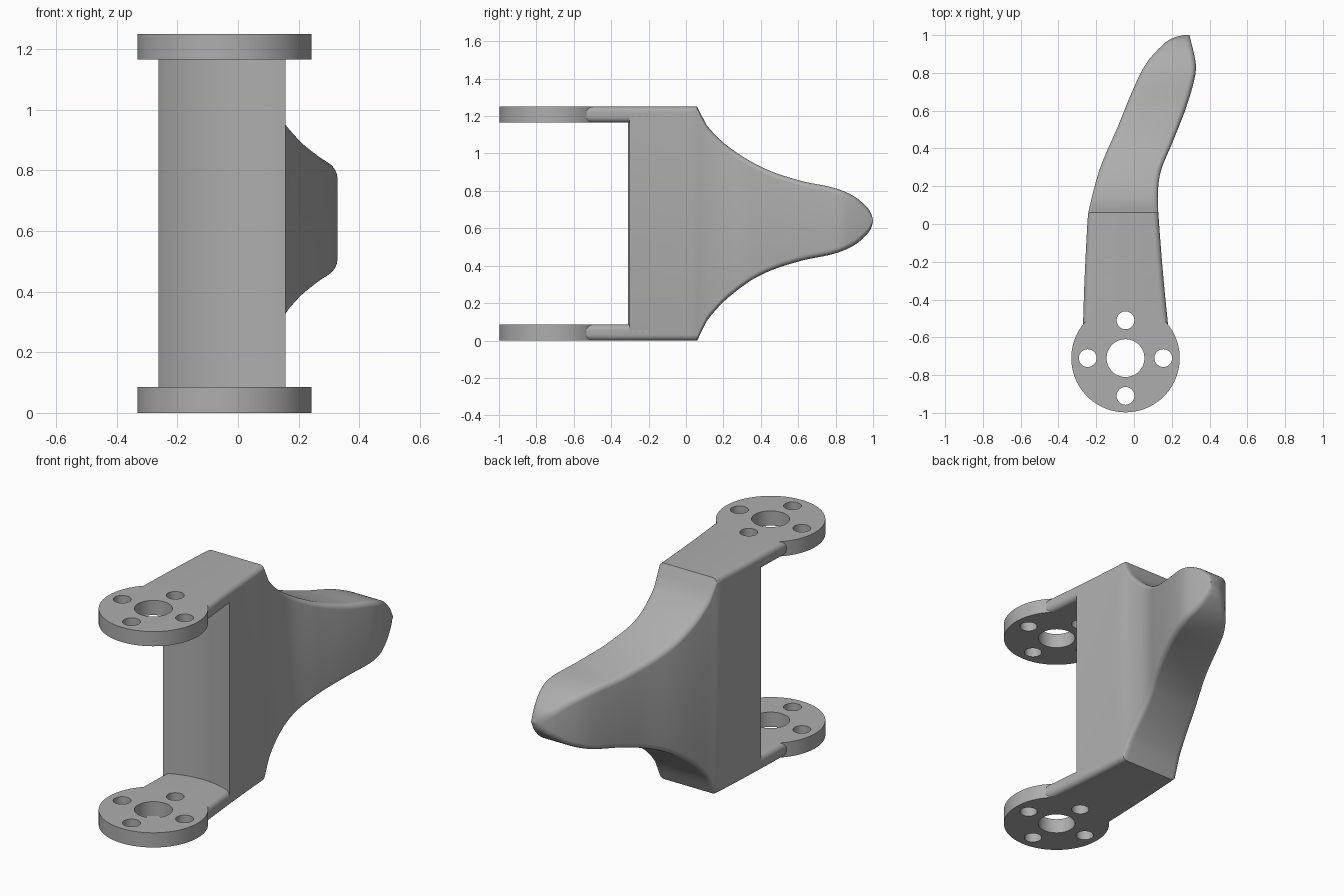
import bpy, bmesh, math

if "Cube" in bpy.data.objects:
    bpy.data.objects.remove(bpy.data.objects["Cube"], do_unlink=True)

HEIGHT, PLATE, ROUND = 1.25, 0.085, 0.03
PIVOT = (-0.045, -0.71)

grey = bpy.data.materials.new("plain grey")
grey.use_nodes = True
colour = (0.42, 0.42, 0.42, 1)
grey.diffuse_color = colour
grey.node_tree.nodes["Principled BSDF"].inputs["Base Color"].default_value = colour

# Outline curves, each a list of (y, value)
LEFT = [(-0.6, -0.272), (-0.3, -0.262), (0, -0.247), (0.07, -0.24), (0.3, -0.178),
        (0.51, -0.088), (0.7, -0.01), (0.85, 0.065), (0.96, 0.165), (0.99, 0.22), (1, 0.265)]
RIGHT = [(-0.6, 0.187), (-0.3, 0.157), (0, 0.133), (0.15, 0.126), (0.28, 0.142),
         (0.43, 0.203), (0.6, 0.27), (0.75, 0.316), (0.83, 0.328), (0.9, 0.318), (1, 0.293)]
TOP = [(0.06, HEIGHT), (0.075, 1.22), (0.115, 1.145), (0.235, 1.03), (0.42, 0.92),
       (0.61, 0.855), (0.795, 0.815), (0.9, 0.77), (0.97, 0.71), (0.99, 0.678), (1, 0.645)]


def curve(points, y):
    """Smooth interpolation through the points."""
    n = len(points)

    def slope(i):
        a, b = points[max(i - 1, 0)], points[min(i + 1, n - 1)]
        return (b[1] - a[1]) / (b[0] - a[0])

    i = 0
    while i < n - 2 and y > points[i + 1][0]:
        i += 1
    (y0, v0), (y1, v1) = points[i], points[i + 1]
    d = y1 - y0
    t = min(max((y - y0) / d, 0), 1)
    s = 1 - t
    return (v0 * (1 + 2 * t) * s * s + v1 * t * t * (3 - 2 * t)
            + d * t * s * (s * slope(i) - t * slope(i + 1)))


def body_top(y):
    return HEIGHT if y <= 0.06 else curve(TOP, y)


def body_bottom(y):
    return HEIGHT - body_top(y) + 0.03 * min(1, max(0, (y - 0.06) / 0.3))


def finish(name, bm):
    bmesh.ops.recalc_face_normals(bm, faces=bm.faces)
    mesh = bpy.data.meshes.new(name)
    bm.to_mesh(mesh)
    bm.free()
    mesh.materials.append(grey)
    ob = bpy.data.objects.new(name, mesh)
    bpy.context.collection.objects.link(ob)
    return ob


def loft(name, stations, bottom, top):
    """Rounded rectangular sections joined along y."""
    bm = bmesh.new()
    rings = []
    for y in stations:
        x0, x1, z0, z1 = curve(LEFT, y), curve(RIGHT, y), bottom(y), top(y)
        r = min(ROUND, 0.45 * (x1 - x0), 0.45 * (z1 - z0))
        centres = [(x1 - r, z1 - r), (x0 + r, z1 - r), (x0 + r, z0 + r), (x1 - r, z0 + r)]
        ring = []
        for q, (cx, cz) in enumerate(centres):
            for k in range(7):
                a = (q + k / 6) * math.pi / 2
                ring.append(bm.verts.new((cx + r * math.cos(a), y, cz + r * math.sin(a))))
        rings.append(ring)
    for a, b in zip(rings, rings[1:]):
        for i in range(len(a)):
            j = (i + 1) % len(a)
            bm.faces.new((a[i], a[j], b[j], b[i]))
    bm.faces.new(rings[0])
    bm.faces.new(rings[-1])
    return finish(name, bm)


def cylinder(name, x, y, radius, z0, z1):
    bm = bmesh.new()
    bmesh.ops.create_cone(bm, cap_ends=True, segments=96, radius1=radius, radius2=radius,
                          depth=z1 - z0)
    bmesh.ops.translate(bm, verts=bm.verts, vec=(x, y, (z0 + z1) / 2))
    return finish(name, bm)


def activate(ob):
    bpy.ops.object.select_all(action="DESELECT")
    ob.select_set(True)
    bpy.context.view_layer.objects.active = ob


def cut(ob, x, y, radius):
    """Cut a vertical round hole right through a part."""
    cutter = cylinder("cutter", x, y, radius, -0.5, HEIGHT + 0.5)
    cutter.hide_render = True
    mod = ob.modifiers.new("cut", "BOOLEAN")
    mod.operation, mod.solver, mod.object = "DIFFERENCE", "EXACT", cutter
    activate(ob)
    bpy.ops.object.modifier_apply(modifier=mod.name)
    bpy.data.objects.remove(cutter, do_unlink=True)


def smooth(ob):
    activate(ob)
    bpy.ops.object.shade_smooth_by_angle(angle=math.radians(32))


# Curved tapering blade, hollowed at the front around the pivot
front = [-0.4 + 0.46 * i / 12 for i in range(13)]
back = [0.06 + 0.94 * math.sin(math.pi / 2 * i / 60) for i in range(1, 61)]
blade = loft("blade", front + back, body_bottom, body_top)
cut(blade, *PIVOT, 0.456)
smooth(blade)

# Upper and lower arms with round hinge plates
for side, base in (("lower", 0), ("upper", HEIGHT - PLATE)):
    arm = loft(side + "_arm", [-0.6 + 0.4 * i / 12 for i in range(13)],
               lambda y: base, lambda y: base + PLATE)
    cut(arm, *PIVOT, 0.284)
    smooth(arm)

    plate = cylinder(side + "_hinge_plate", *PIVOT, 0.287, base, base + PLATE)
    cut(plate, *PIVOT, 0.1)
    for k in range(4):
        a = k * math.pi / 2
        cut(plate, PIVOT[0] + 0.2 * math.cos(a), PIVOT[1] + 0.2 * math.sin(a), 0.047)
    smooth(plate)
